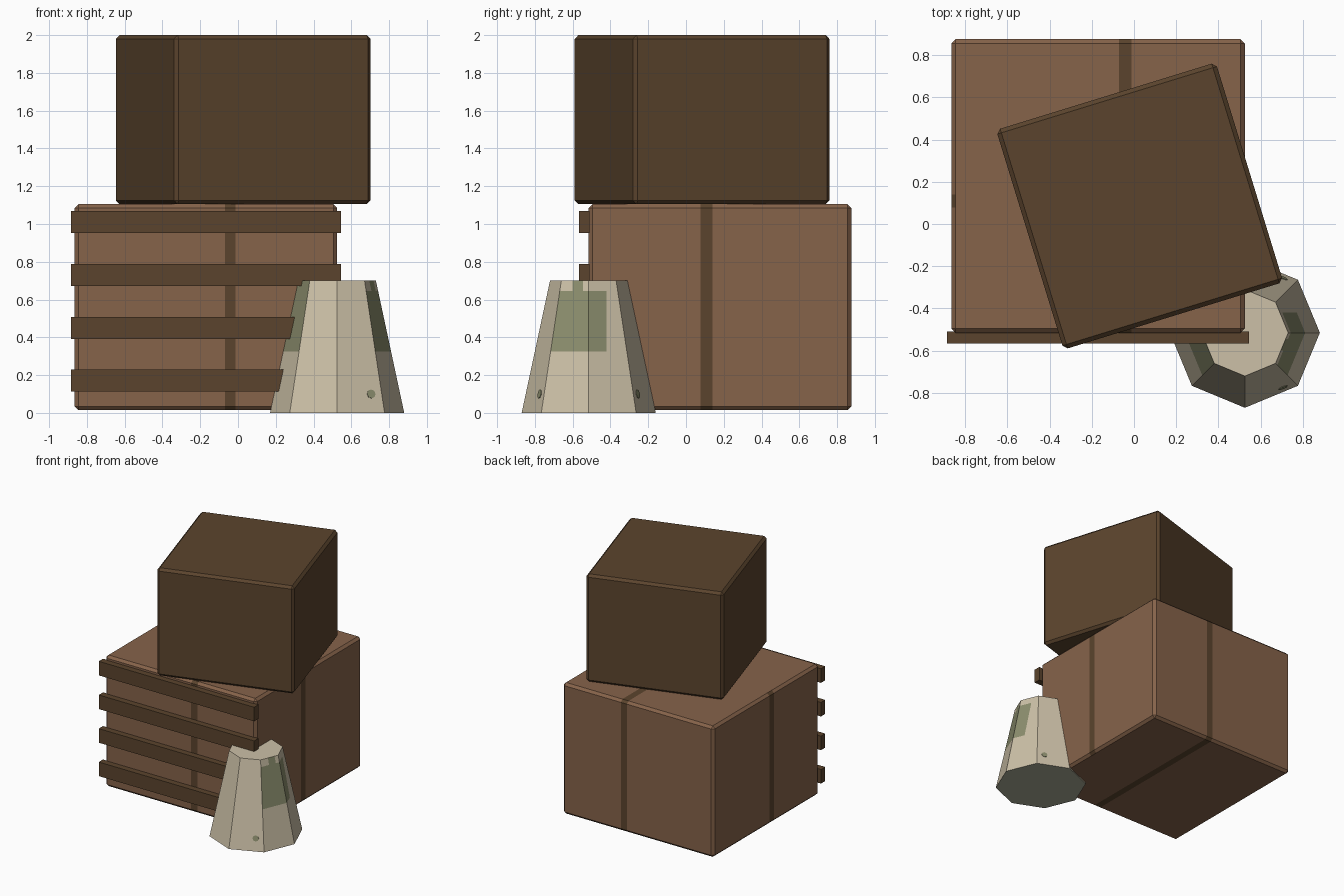
import bpy, bmesh, math
from mathutils import Vector, Matrix

if "Cube" in bpy.data.objects:
    bpy.data.objects.remove(bpy.data.objects["Cube"])


def material(name, r, g, b):
    lin = [((c / 255 + 0.055) / 1.055) ** 2.4 for c in (r, g, b)]
    m = bpy.data.materials.new(name)
    m.diffuse_color = (*lin, 1)
    m.use_nodes = True
    m.node_tree.nodes["Principled BSDF"].inputs["Base Color"].default_value = m.diffuse_color
    return m


BROWN = material("cardboard brown", 134, 99, 74)
DARK = material("dark wood", 91, 68, 45)
BEIGE = material("pale stone", 204, 192, 167)
GREEN = material("moss green", 140, 142, 110)
GREY = material("stone grey", 168, 170, 150)


def finish(name, bm, mats, loc=(0, 0, 0), rot=0.0):
    me = bpy.data.meshes.new(name)
    bm.to_mesh(me)
    bm.free()
    ob = bpy.data.objects.new(name, me)
    ob.location = loc
    ob.rotation_euler.z = rot
    for m in mats:
        me.materials.append(m)
    bpy.context.collection.objects.link(ob)
    return ob


def box(size, bevel=0.0):
    bm = bmesh.new()
    bmesh.ops.create_cube(bm, size=1)
    bmesh.ops.scale(bm, vec=size, verts=bm.verts)
    if bevel:
        bmesh.ops.bevel(bm, geom=bm.edges[:], offset=bevel, segments=1,
                        affect='EDGES', profile=0.5)
    return bm


def cut(bm, co, no):
    bmesh.ops.bisect_plane(bm, geom=bm.verts[:] + bm.edges[:] + bm.faces[:],
                           plane_co=co, plane_no=no, dist=1e-5)


# Lower box with painted straps: one loop along y, one strip up each side
C = Vector((-0.17, 0.18, 0.56))
bm = box((1.39, 1.39, 1.09), 0.02)
XB = (-0.07 - C.x, -0.013 - C.x)
YB = (0.078 - C.y, 0.14 - C.y)
for v in XB:
    cut(bm, (v, 0, 0), (1, 0, 0))
for v in YB:
    cut(bm, (0, v, 0), (0, 1, 0))
bm.normal_update()
for f in bm.faces:
    c = f.calc_center_median()
    loop = XB[0] < c.x < XB[1]
    side = YB[0] < c.y < YB[1] and abs(f.normal.x) > 0.5
    f.material_index = int(loop or side)
finish("lower_box", bm, [BROWN, DARK], C)

# Upper box, turned
finish("upper_box", box((1.088, 1.088, 0.895), 0.02), [DARK],
       (0.027, 0.085, 1.5525), math.radians(17.1))

# Slats across the front
for i, z in enumerate((0.172, 0.45, 0.73, 1.01)):
    finish(f"front_slat_{i + 1}", box((1.43, 0.056, 0.117)), [DARK],
           (-0.17, -0.538, z))

# Eight-sided tapered post with moss patches
P = Vector((0.525, -0.515, 0.0))
R0, R1, H = 0.355, 0.205, 0.7
bm = bmesh.new()
bmesh.ops.create_cone(bm, cap_ends=True, segments=8, radius1=R0, radius2=R1,
                      depth=H, matrix=Matrix.Translation((0, 0, H / 2))
                      @ Matrix.Rotation(math.pi * 2, 4, 'Z'))
for z in (0.325, 0.645):
    cut(bm, (0, 0, z), (0, 0, 1))
for y in (-0.085, -0.03, 0.095):
    cut(bm, (0, y, 0), (0, 1, 0))
bm.normal_update()
for f in bm.faces:
    c, n = f.calc_center_median(), f.normal
    if n.z < -0.5:
        f.material_index = 2
    elif abs(n.x) > 0.8 and c.z > 0.325:
        if c.x < 0 or (c.y < 0.095 and c.z < 0.645) or -0.085 < c.y < -0.03:
            f.material_index = 1
finish("tapered_post", bm, [BEIGE, GREEN, GREY], P)

# Small moss spots low on the post
taper = (R0 - R1) * math.cos(math.pi / 8) / H
for name, s in (("front_moss_spot", -1), ("back_moss_spot", 1)):
    a = s * math.radians(67.5)
    apothem = R0 * math.cos(math.pi / 8) - taper * 0.1
    out = Vector((math.cos(a), math.sin(a), 0))
    along = Vector((abs(out.y), -s * out.x, 0))
    normal = (out + Vector((0, 0, taper))).normalized()
    pos = P + out * apothem + along * 0.067 + Vector((0, 0, 0.1))
    rot = normal.to_track_quat('Z', 'Y').to_matrix().to_4x4()
    bm = bmesh.new()
    bmesh.ops.create_cone(bm, cap_ends=True, segments=8, radius1=0.024,
                          radius2=0.024, depth=0.006,
                          matrix=Matrix.Translation(pos) @ rot)
    finish(name, bm, [GREEN])
